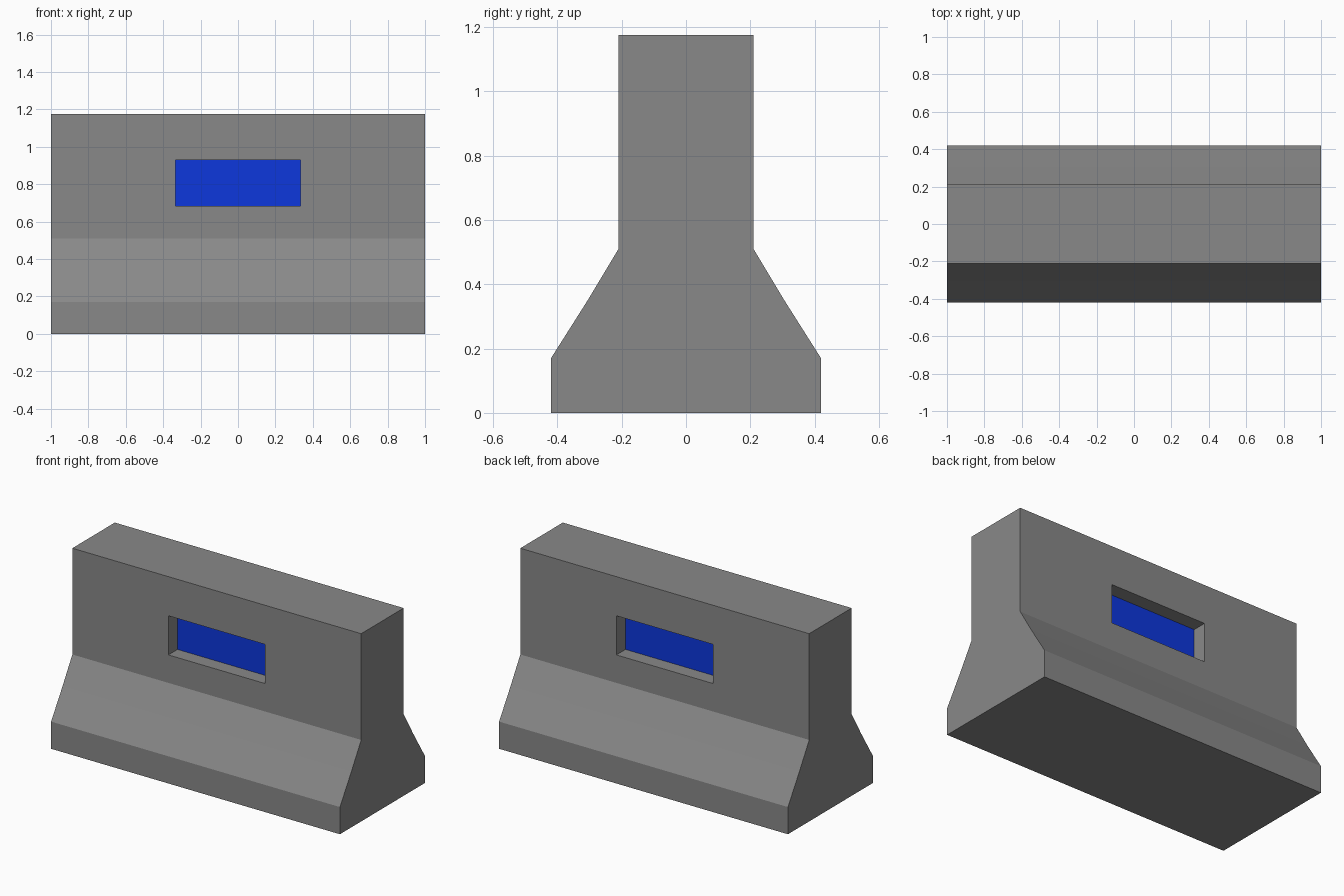
import bpy, bmesh

if "Cube" in bpy.data.objects:
    bpy.data.objects.remove(bpy.data.objects["Cube"])

def material(name, rgb):
    m = bpy.data.materials.new(name)
    m.diffuse_color = (*rgb, 1)
    m.use_nodes = True
    m.node_tree.nodes["Principled BSDF"].inputs["Base Color"].default_value = m.diffuse_color
    return m

concrete = material("concrete_grey", (0.25, 0.25, 0.25))
blue = material("panel_blue", (0.004, 0.038, 0.72))

def add_object(name, bm):
    bmesh.ops.recalc_face_normals(bm, faces=bm.faces)
    mesh = bpy.data.meshes.new(name)
    bm.to_mesh(mesh)
    bm.free()
    ob = bpy.data.objects.new(name, mesh)
    bpy.context.collection.objects.link(ob)
    return ob

# Barrier body: mirrored half profile (y, z) extruded along x
half = [(0.42, 0), (0.42, 0.17), (0.306, 0.35), (0.21, 0.51), (0.21, 1.175)]
profile = half + [(-y, z) for y, z in reversed(half)]
bm = bmesh.new()
end = bm.faces.new([bm.verts.new((-1, y, z)) for y, z in profile])
ext = bmesh.ops.extrude_face_region(bm, geom=[end], use_keep_orig=True)
bmesh.ops.translate(bm, vec=(2, 0, 0),
                    verts=[v for v in ext["geom"] if isinstance(v, bmesh.types.BMVert)])
body = add_object("barrier_body", bm)
body.data.materials.append(concrete)
body.data.materials.append(blue)

# Rectangular recess cut into the front and back
for side in (-1, 1):
    bm = bmesh.new()
    bmesh.ops.create_cube(bm, size=1)
    bmesh.ops.scale(bm, vec=(0.67, 0.18, 0.245), verts=bm.verts)
    bmesh.ops.translate(bm, vec=(0, side * 0.21, 0.8075), verts=bm.verts)
    cutter = add_object("recess_cutter", bm)
    cutter.data.materials.append(concrete)
    mod = body.modifiers.new("recess", "BOOLEAN")
    mod.operation = "DIFFERENCE"
    mod.solver = "EXACT"
    mod.object = cutter
    bpy.context.view_layer.objects.active = body
    bpy.ops.object.modifier_apply(modifier=mod.name)
    bpy.data.objects.remove(cutter, do_unlink=True)

# Blue on the back wall of each recess
for f in body.data.polygons:
    f.material_index = int(abs(f.normal.y) > 0.9 and abs(f.center.y) < 0.18)
